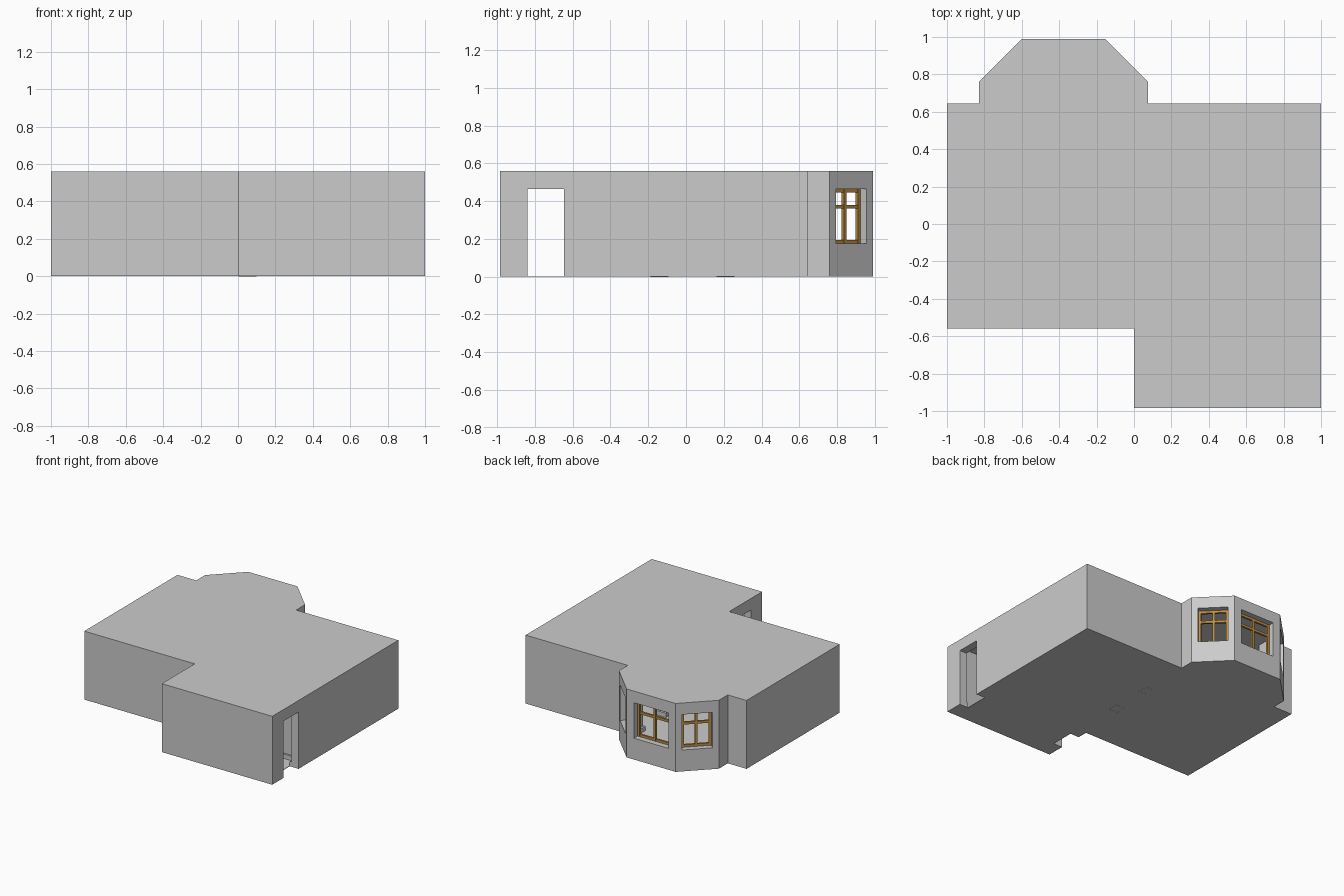
import bpy, bmesh, math
from mathutils import Matrix, Vector

if "Cube" in bpy.data.objects:
    bpy.data.objects.remove(bpy.data.objects["Cube"])

H = 0.56          # building height
WALL = 0.065      # wall thickness
DOOR_Y = (-0.84, -0.645)
SILL, HEAD = 0.175, 0.465


def material(name, rgb):
    m = bpy.data.materials.new(name)
    m.diffuse_color = (*rgb, 1)
    m.use_nodes = True
    m.node_tree.nodes["Principled BSDF"].inputs["Base Color"].default_value = m.diffuse_color
    return m


def finish(name, bm, mat=None):
    bmesh.ops.recalc_face_normals(bm, faces=bm.faces[:])
    me = bpy.data.meshes.new(name)
    bm.to_mesh(me)
    bm.free()
    ob = bpy.data.objects.new(name, me)
    bpy.context.collection.objects.link(ob)
    if mat:
        me.materials.append(mat)
    return ob


def prism(name, pts, z0, z1, mat=None):
    bm = bmesh.new()
    f = bm.faces.new([bm.verts.new((x, y, z0)) for x, y in pts])
    r = bmesh.ops.extrude_face_region(bm, geom=[f], use_keep_orig=True)
    top = [v for v in r["geom"] if isinstance(v, bmesh.types.BMVert)]
    bmesh.ops.translate(bm, verts=top, vec=(0, 0, z1 - z0))
    return finish(name, bm, mat)


def inset(pts, d):
    """Offset a counter-clockwise outline inwards by d with mitred corners."""
    out = []
    for i, p in enumerate(pts):
        p = Vector(p)
        a = (p - Vector(pts[i - 1])).normalized()
        b = (Vector(pts[(i + 1) % len(pts)]) - p).normalized()
        na, nb = Vector((-a.y, a.x)), Vector((-b.y, b.x))
        q = p + (na + nb) * d / (1 + na.dot(nb))
        out.append((q.x, q.y))
    return out


def ring(name, outer, inner, z0, z1, mat=None):
    bm = bmesh.new()
    loops = [[bm.verts.new((x, y, z)) for x, y in pts]
             for pts, z in ((outer, z0), (outer, z1), (inner, z1), (inner, z0))]
    n = len(outer)
    for k in range(4):
        A, B = loops[k], loops[(k + 1) % 4]
        for i in range(n):
            j = (i + 1) % n
            bm.faces.new((A[i], A[j], B[j], B[i]))
    return finish(name, bm, mat)


def add_box(bm, lo, hi, mtx=Matrix()):
    lo, hi = Vector(lo), Vector(hi)
    m = mtx @ Matrix.Translation((lo + hi) / 2) @ Matrix.Diagonal((*(hi - lo), 1))
    bmesh.ops.create_cube(bm, size=1, matrix=m)


def cut(ob, cutter):
    mod = ob.modifiers.new("cut", "BOOLEAN")
    mod.operation, mod.solver, mod.object = "DIFFERENCE", "EXACT", cutter
    dg = bpy.context.evaluated_depsgraph_get()
    me = bpy.data.meshes.new_from_object(ob.evaluated_get(dg))
    ob.modifiers.clear()
    ob.data = me


wood = material("wood", (0.50, 0.27, 0.06))
trim = material("trim", (0.85, 0.85, 0.85))

# Outer outline with entrance wing and bay
outer = [(-1, -0.56), (0, -0.56), (0, -0.985), (1, -0.985), (1, 0.645),
         (0.075, 0.645), (0.075, 0.76), (-0.155, 0.99), (-0.60, 0.99),
         (-0.83, 0.76), (-0.83, 0.645), (-1, 0.645)]
# Room outline with partition stub and pilasters
room = [(0.065, -0.92), (0.935, -0.92), (0.935, -0.55), (0.41, -0.55),
        (0.41, -0.46), (0.935, -0.46), (0.935, 0.58), (0.09, 0.58),
        (0.09, 0.545), (0.01, 0.545), (0.01, 0.733), (-0.182, 0.925),
        (-0.573, 0.925), (-0.765, 0.733), (-0.765, 0.545), (-0.845, 0.545),
        (-0.845, 0.58), (-0.935, 0.58), (-0.935, -0.495), (0, -0.495),
        (0, -0.46), (0.09, -0.46), (0.09, -0.55), (0.065, -0.55)]

# Wall and roof shell, hollowed out
shell = prism("walls_and_roof", outer, 0, H)
hollow = prism("room_cutter", room, -0.1, H - 0.008)
cut(shell, hollow)

# Openings: two opposite doors and three bay windows
bays = [((-0.3775, 0.99), 0, 0.31), ((-0.04, 0.875), -45, 0.228),
        ((-0.715, 0.875), 45, 0.228)]
places = [(Matrix.Translation((*p, 0)) @ Matrix.Rotation(math.radians(a), 4, "Z"), w)
          for p, a, w in bays]
bm = bmesh.new()
for x in (0.03, 0.97):
    add_box(bm, (x - 0.08, DOOR_Y[0], -0.1), (x + 0.08, DOOR_Y[1], HEAD))
for m, w in places:
    add_box(bm, (-w / 2, -0.1, SILL), (w / 2, 0.05, HEAD), m)
openings = finish("opening_cutter", bm)
cut(shell, openings)

# Skirting board around the room, broken at the doors
edge = inset(room, 0.015)
skirting = ring("skirting_board", room, edge, 0, 0.04, trim)
cut(skirting, openings)
for c in (hollow, openings):
    bpy.data.objects.remove(c)

# Floor
prism("floor", edge, 0, 0.004)

# Two free-standing columns with skirting
for i, y in enumerate((-0.14, 0.21)):
    s = 0.035
    sq = [(0.05 - s, y - s), (0.05 + s, y - s), (0.05 + s, y + s), (0.05 - s, y + s)]
    prism(f"column_{i + 1}", sq, 0.002, H - 0.006)
    ring(f"column_skirting_{i + 1}", inset(sq, -0.013), sq, -0.0005, 0.04, trim)

# Wooden window frames with mullion and transom
for i, (m, w) in enumerate(places):
    bm = bmesh.new()
    y0, y1, h, t = -0.063, -0.045, w / 2, 0.02
    for x in (-h, -t / 2, h - t):
        add_box(bm, (x, y0, SILL), (x + t, y1, HEAD), m)
    for z in (SILL, 0.36, HEAD - t):
        add_box(bm, (-h, y0 + 0.001, z), (h, y1 - 0.001, z + t), m)
    finish(f"window_frame_{i + 1}", bm, wood)
